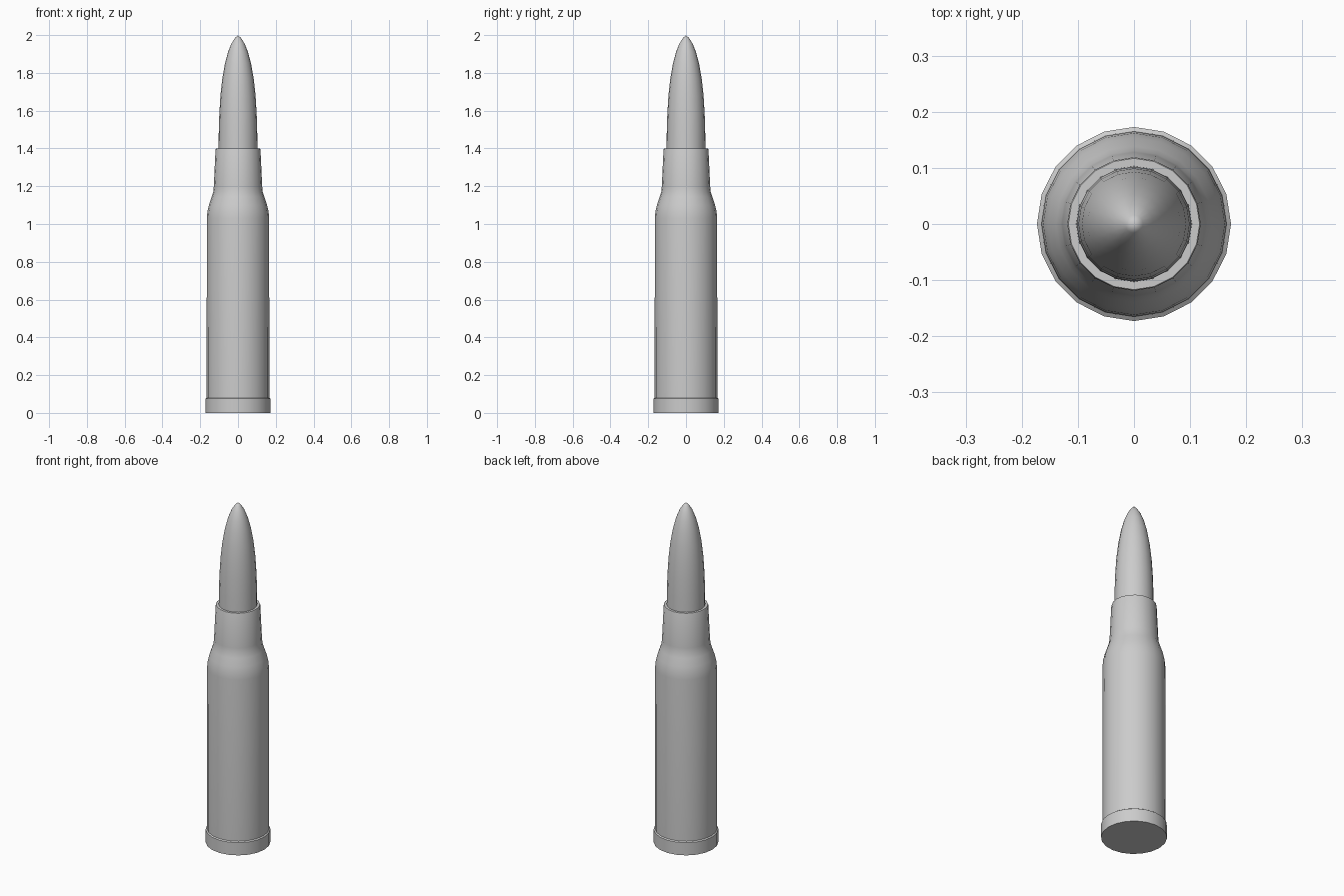
import bpy, bmesh
from math import cos, sin, tau, radians

if "Cube" in bpy.data.objects:
    bpy.data.objects.remove(bpy.data.objects["Cube"])

SIDES = 20


def lathe(name, profile):
    """Revolve (radius, height) points around z; zero radius makes a pole."""
    bm = bmesh.new()
    rings = []
    for r, z in profile:
        if r == 0:
            rings.append([bm.verts.new((0, 0, z))])
        else:
            rings.append([bm.verts.new((r * cos(tau * i / SIDES), r * sin(tau * i / SIDES), z))
                          for i in range(SIDES)])
    for a, b in zip(rings, rings[1:]):
        for i in range(SIDES):
            j = (i + 1) % SIDES
            if len(a) == 1:
                bm.faces.new((a[0], b[j], b[i]))
            elif len(b) == 1:
                bm.faces.new((a[i], a[j], b[0]))
            else:
                bm.faces.new((a[i], a[j], b[j], b[i]))
    bmesh.ops.recalc_face_normals(bm, faces=bm.faces)
    mesh = bpy.data.meshes.new(name)
    bm.to_mesh(mesh)
    bm.free()
    obj = bpy.data.objects.new(name, mesh)
    bpy.context.collection.objects.link(obj)
    bpy.ops.object.select_all(action='DESELECT')
    obj.select_set(True)
    bpy.context.view_layer.objects.active = obj
    bpy.ops.object.shade_smooth_by_angle(angle=radians(35))
    return obj


# Casing: base rim, straight body, rounded shoulder, tapered neck, flat mouth
lathe("casing", [
    (0, 0), (0.173, 0), (0.173, 0.075), (0.166, 0.08),
    (0.165, 1.03), (0.162, 1.065), (0.154, 1.10), (0.139, 1.145),
    (0.131, 1.17), (0.128, 1.20), (0.119, 1.395), (0.117, 1.40),
    (0.103, 1.40),
])

# Pointed tip seated in the mouth
lathe("pointed_tip", [
    (0.103, 1.39), (0.102, 1.48), (0.099, 1.58), (0.093, 1.68), (0.083, 1.77),
    (0.069, 1.85), (0.053, 1.91), (0.035, 1.955), (0.016, 1.985), (0, 2.0),
])
